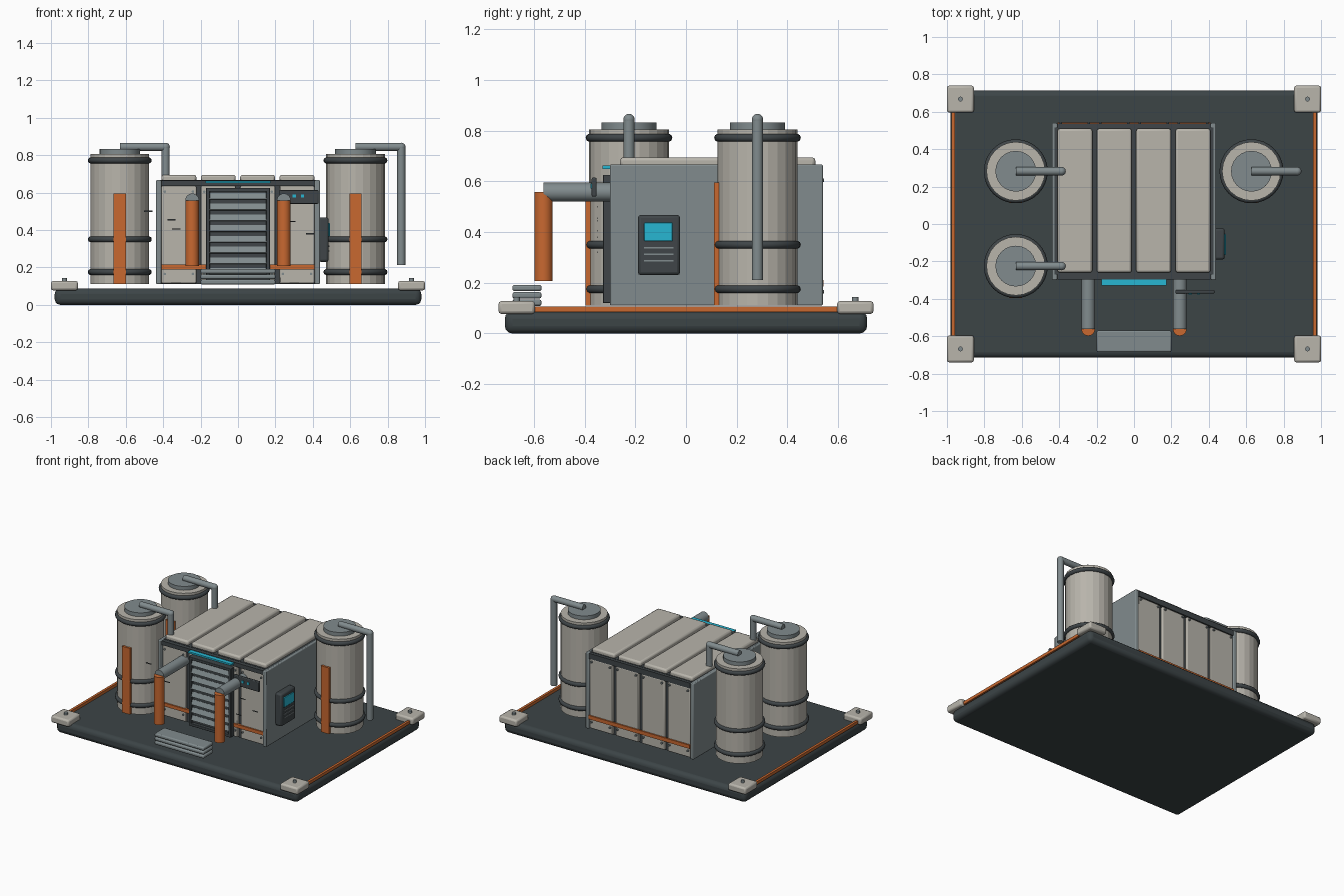
import bpy, math
from mathutils import Vector

if "Cube" in bpy.data.objects:
    bpy.data.objects.remove(bpy.data.objects["Cube"])


def material(name, rgb):
    m = bpy.data.materials.new(name)
    m.diffuse_color = (*rgb, 1)
    m.use_nodes = True
    m.node_tree.nodes["Principled BSDF"].inputs["Base Color"].default_value = m.diffuse_color
    return m


DARK = material("dark_metal", (0.05, 0.06, 0.065))
DECK = material("deck_metal", (0.045, 0.058, 0.062))
GREY = material("steel", (0.22, 0.26, 0.27))
BEIGE = material("beige_paint", (0.48, 0.46, 0.41))
ORANGE = material("orange_paint", (0.58, 0.14, 0.03))
CYAN = material("cyan_light", (0.02, 0.47, 0.65))


def box(name, x, y, z, mat, bevel=0.0, segs=2, tilt=0.0):
    """Box from (min, max) ranges on each axis."""
    lo, hi = Vector((x[0], y[0], z[0])), Vector((x[1], y[1], z[1]))
    bpy.ops.mesh.primitive_cube_add(size=1, location=(lo + hi) / 2)
    o = bpy.context.object
    o.name = name
    o.scale = hi - lo
    bpy.ops.object.transform_apply(location=False, rotation=False, scale=True)
    o.rotation_euler.x = tilt
    o.data.materials.append(mat)
    if bevel:
        b = o.modifiers.new("bevel", "BEVEL")
        b.width, b.segments = bevel, segs
        bpy.ops.object.shade_smooth_by_angle(angle=math.radians(35))
    return o


def rod(name, a, b, r, mat, sides=24, smooth=True):
    """Cylinder between two points."""
    a, b = Vector(a), Vector(b)
    d = b - a
    bpy.ops.mesh.primitive_cylinder_add(vertices=sides, radius=r, depth=d.length, location=(a + b) / 2)
    o = bpy.context.object
    o.name = name
    o.rotation_euler = d.to_track_quat("Z", "Y").to_euler()
    o.data.materials.append(mat)
    if smooth:
        bpy.ops.object.shade_smooth_by_angle(angle=math.radians(35))
    return o


def ball(name, p, r, mat):
    bpy.ops.mesh.primitive_uv_sphere_add(segments=20, ring_count=10, radius=r, location=p)
    o = bpy.context.object
    o.name = name
    o.data.materials.append(mat)
    bpy.ops.object.shade_smooth()


def ring(name, p, major, minor, mat):
    bpy.ops.mesh.primitive_torus_add(major_segments=32, minor_segments=10, major_radius=major,
                                     minor_radius=minor, location=p)
    o = bpy.context.object
    o.name = name
    o.data.materials.append(mat)
    bpy.ops.object.shade_smooth()


# Base platform, side rails and corner feet
box("base_platform", (-0.98, 0.98), (-0.715, 0.715), (0, 0.088), DECK, 0.03, 3)
for s in (-1, 1):
    box("side_rail", (s * 0.967 - 0.009, s * 0.967 + 0.009), (-0.62, 0.62), (0.085, 0.107), ORANGE)
    for t in (-1, 1):
        cx, cy = s * 0.928, t * 0.668
        box("corner_block", (cx - 0.072, cx + 0.072), (cy - 0.072, cy + 0.072), (0.077, 0.128), BEIGE, 0.012)
        rod("corner_bolt", (cx, cy, 0.12), (cx, cy, 0.144), 0.013, GREY, 12)

# Main cabinet core and side plates
box("cabinet_core", (-0.425, 0.425), (-0.27, 0.515), (0.11, 0.667), DARK)
for s in (-1, 1):
    box("side_plate", (s * 0.424 - 0.014, s * 0.424 + 0.014), (-0.3, 0.54), (0.11, 0.667), GREY, 0.006)
box("front_top_beam", (-0.41, 0.41), (-0.298, -0.26), (0.635, 0.665), DARK)
box("back_top_beam", (-0.41, 0.41), (0.5, 0.538), (0.625, 0.665), DARK)

# Repeating roof, front and back panels with bolts
for i in range(4):
    c = -0.316 + i * 0.2105
    x = (c - 0.093, c + 0.093)
    box("roof_panel", x, (-0.26, 0.51), (0.655, 0.695), BEIGE, 0.012)
    box("front_panel", x, (-0.288, -0.26), (0.115, 0.635), BEIGE, 0.006)
    box("back_panel", x, (0.505, 0.533), (0.115, 0.625), BEIGE, 0.006)
    for dx in (-0.075, 0.075):
        for z in (0.165, 0.605):
            rod("front_bolt", (c + dx, -0.28, z), (c + dx, -0.296, z), 0.007, GREY, 10)
            rod("back_bolt", (c + dx, 0.53, z), (c + dx, 0.545, z), 0.007, GREY, 10)
box("front_stripe", (-0.41, 0.41), (-0.298, -0.28), (0.19, 0.215), ORANGE)
box("back_stripe", (-0.41, 0.41), (0.53, 0.543), (0.185, 0.212), ORANGE)

# Front louvred vent
box("vent_back", (-0.168, 0.168), (-0.305, -0.28), (0.12, 0.625), DARK)
for s in (-1, 1):
    box("vent_side_frame", (s * 0.161 - 0.01, s * 0.161 + 0.01), (-0.328, -0.29), (0.12, 0.625), DARK, 0.003)
for z in (0.13, 0.615):
    box("vent_cross_frame", (-0.168, 0.168), (-0.328, -0.29), (z - 0.01, z + 0.01), DARK, 0.003)
for i in range(8):
    z = 0.178 + i * 0.0575
    box("louvre", (-0.152, 0.152), (-0.32, -0.312), (z - 0.018, z + 0.018), GREY, tilt=math.radians(-25))
box("light_strip", (-0.175, 0.175), (-0.33, -0.295), (0.65, 0.662), CYAN)

# Indicator panel
box("indicator_panel", (0.222, 0.43), (-0.372, -0.353), (0.54, 0.615), DARK, 0.005)
for x in (0.3, 0.345):
    box("indicator_lamp", (x - 0.009, x + 0.009), (-0.376, -0.37), (0.573, 0.591), CYAN)

# Paint chips in front of the cabinet
for x, z in ((-0.355, 0.455), (-0.33, 0.405), (0.285, 0.445), (0.385, 0.38), (-0.48, 0.5), (0.25, 0.32)):
    box("paint_chip", (x - 0.022, x + 0.022), (-0.351, -0.349), (z - 0.003, z + 0.003), DARK)

# Side control box
box("control_box", (0.43, 0.485), (-0.19, -0.023), (0.23, 0.468), DARK, 0.012)
box("control_screen", (0.48, 0.491), (-0.165, -0.053), (0.365, 0.437), CYAN, 0.003)
for z in (0.287, 0.313, 0.338):
    box("control_line", (0.48, 0.488), (-0.165, -0.05), (z - 0.003, z + 0.003), GREY)

# Front exhaust pipes
for x in (-0.245, 0.245):
    rod("exhaust_horizontal", (x, -0.27, 0.558), (x, -0.562, 0.558), 0.037, GREY)
    rod("exhaust_vertical", (x, -0.562, 0.208), (x, -0.562, 0.558), 0.036, ORANGE)

# Entry steps
for z in (0.109, 0.138, 0.167):
    box("step_slab", (-0.2, 0.2), (-0.685, -0.57), (z, z + 0.025), GREY, 0.008)

# Storage tanks with bands, caps and feed pipes
for tx, ty in ((-0.632, 0.282), (-0.632, -0.225), (0.628, 0.282)):
    rod("tank_body", (tx, ty, 0.11), (tx, ty, 0.805), 0.157, BEIGE, 24, smooth=False)
    rod("tank_cap", (tx, ty, 0.8), (tx, ty, 0.833), 0.109, GREY, 24)
    for z in (0.175, 0.35, 0.772):
        ring("tank_band", (tx, ty, z), 0.155, 0.016, DARK)
    box("tank_stripe", (tx - 0.033, tx + 0.033), (ty - 0.171, ty - 0.15), (0.11, 0.595), ORANGE)
    ex = tx + 0.245
    rod("tank_pipe_top", (tx, ty, 0.844), (ex, ty, 0.844), 0.022, GREY, 16)
    ball("tank_pipe_elbow", (ex, ty, 0.844), 0.0225, GREY)
    rod("tank_pipe_down", (ex, ty, 0.212), (ex, ty, 0.844), 0.022, GREY, 16)
